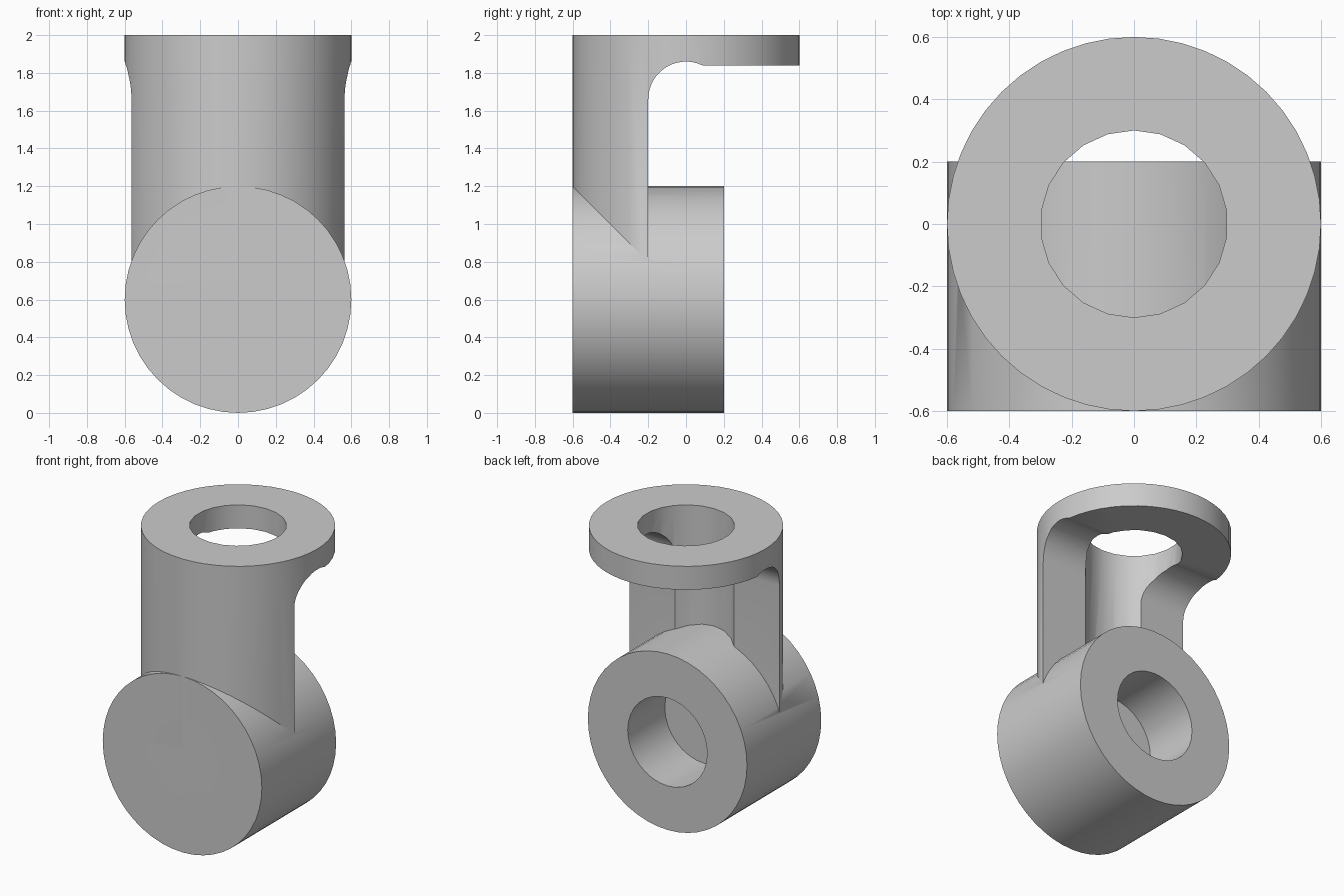
import bpy
import bmesh
from math import sin, cos, pi, radians
from mathutils import Matrix, Vector

cube = bpy.data.objects.get("Cube")
if cube:
    bpy.data.objects.remove(cube, do_unlink=True)

R, BORE = 0.6, 0.3          # outer and bore radii
TOP, PLATE = 2.0, 1.84      # top and underside of the ring plate
BACK, WALL = 0.2, -0.2      # rear of the hub, rear of the upright

grey = bpy.data.materials.new("plain grey")
grey.use_nodes = True
colour = (0.6, 0.6, 0.6, 1)
grey.diffuse_color = colour
grey.node_tree.nodes["Principled BSDF"].inputs["Base Color"].default_value = colour


def add_object(name, bm):
    bmesh.ops.recalc_face_normals(bm, faces=bm.faces)
    mesh = bpy.data.meshes.new(name)
    bm.to_mesh(mesh)
    bm.free()
    mesh.materials.append(grey)
    obj = bpy.data.objects.new(name, mesh)
    bpy.context.collection.objects.link(obj)
    return obj


def cylinder(name, radius, start, end, sides, along_y=False):
    bm = bmesh.new()
    place = Matrix.Translation((0, 0, (start + end) / 2))
    if along_y:
        place = (Matrix.Translation((0, (start + end) / 2, R))
                 @ Matrix.Rotation(radians(90), 4, "X"))
    bmesh.ops.create_cone(bm, cap_ends=True, segments=sides, radius1=radius,
                          radius2=radius, depth=end - start, matrix=place)
    return add_object(name, bm)


def prism_x(name, profile, half):
    bm = bmesh.new()
    face = bm.faces.new([bm.verts.new((-half, y, z)) for y, z in profile])
    out = bmesh.ops.extrude_face_region(bm, geom=[face])
    verts = [v for v in out["geom"] if isinstance(v, bmesh.types.BMVert)]
    bmesh.ops.translate(bm, vec=Vector((2 * half, 0, 0)), verts=verts)
    return add_object(name, bm)


def combine(target, other, operation):
    mod = target.modifiers.new(operation.title(), "BOOLEAN")
    mod.operation = operation
    mod.solver = "EXACT"
    mod.object = other
    bpy.context.view_layer.objects.active = target
    bpy.ops.object.modifier_apply(modifier=mod.name)
    bpy.data.objects.remove(other, do_unlink=True)


# Upright with the ring plate on top, bored from above
upright = cylinder("upright", R, 0.7, TOP, 48)
combine(upright, cylinder("upright_bore", BORE, 0.5, TOP + 0.2, 22), "DIFFERENCE")

# Open the rear below the plate, with a round relief in the corner
fillet = 0.2
centre_z = 1.66
end_angle = math_end = pi / 2 - 0.451
steps = 14
arc = []
for i in range(steps + 1):
    a = pi + (end_angle - pi) * i / steps
    arc.append((fillet * cos(a), centre_z + fillet * sin(a)))
opening = [(WALL, 0.4)] + arc[:-1] + [(arc[-1][0], PLATE), (1, PLATE), (1, 0.4)]
combine(upright, prism_x("rear_opening", opening, 1), "DIFFERENCE")

# Horizontal hub joined to the upright, with a blind bore at the rear
hub = cylinder("hub_bracket", R, -R, BACK, 48, along_y=True)
combine(hub, upright, "UNION")
combine(hub, cylinder("hub_bore", BORE, WALL, BACK + 0.2, 32, along_y=True), "DIFFERENCE")

# Smooth round walls with crisp edges
bpy.ops.object.select_all(action="DESELECT")
hub.select_set(True)
bpy.context.view_layer.objects.active = hub
bpy.ops.object.shade_smooth_by_angle(angle=radians(30))
